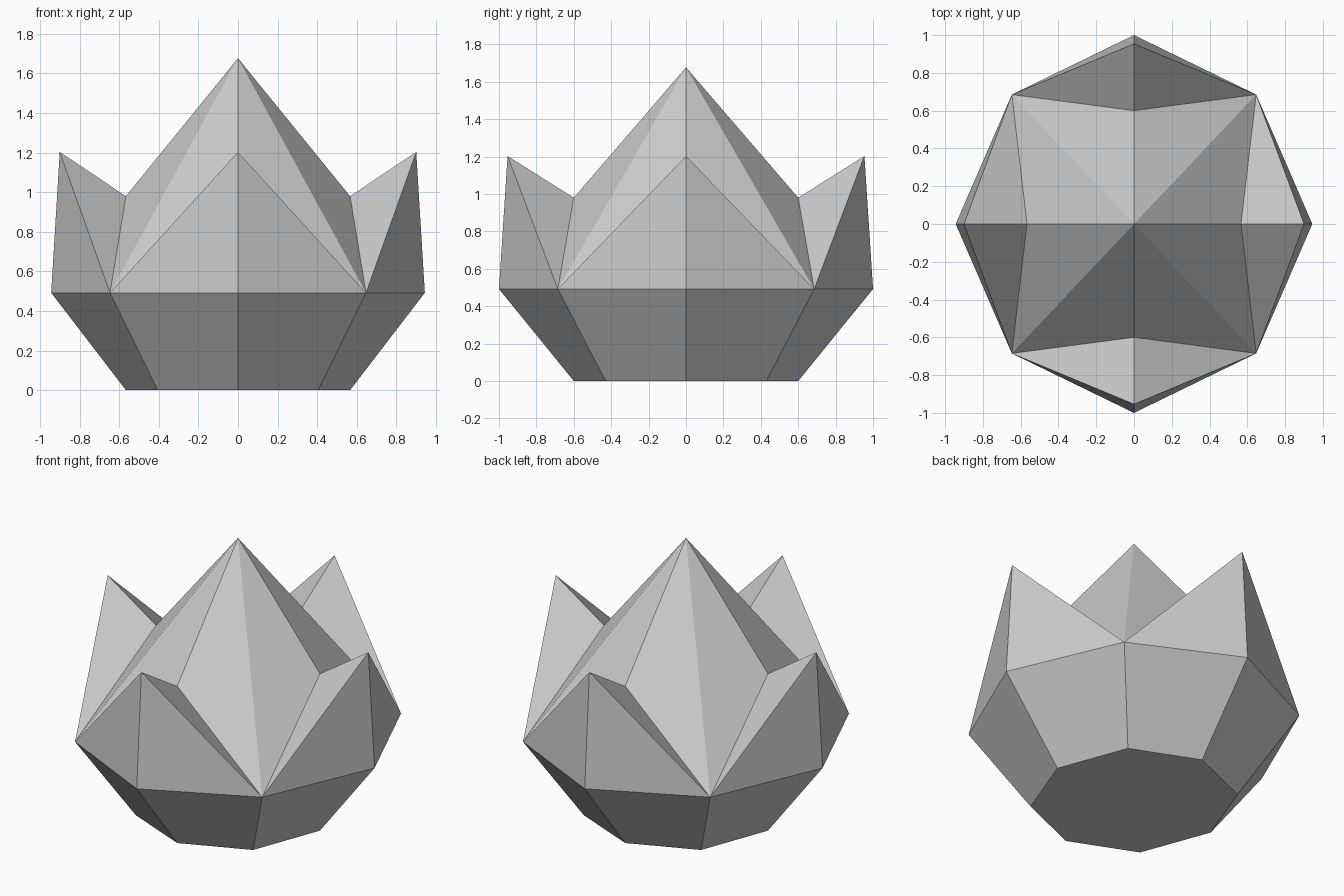
import bpy
import bmesh
from math import cos, sin, pi

if "Cube" in bpy.data.objects:
    bpy.data.objects.remove(bpy.data.objects["Cube"])

SX = 0.944  # the bud is slightly narrower in x than in y

bm = bmesh.new()


def ring(card, diag, z, steps):
    """Points around the z axis at the given eighth-turn steps."""
    pts = []
    for i in steps:
        r = diag if i % 2 else card
        a = i * pi / 4
        pts.append(bm.verts.new((SX * r * cos(a), r * sin(a), z)))
    return pts


# Octagonal foot and widest ring
foot = ring(0.60, 0.607, 0.0, range(8))
rim = ring(1.0, 0.969, 0.492, range(8))
# Petal tips, inner creases and central peak
tips = ring(0.954, 0, 1.203, range(0, 8, 2))
creases = ring(0.60, 0, 0.98, range(0, 8, 2))
peak = bm.verts.new((0, 0, 1.677))

bm.faces.new(foot[::-1])
for i in range(8):
    j = (i + 1) % 8
    bm.faces.new((foot[i], foot[j], rim[j], rim[i]))

# Each petal: two outer and two inner facets, then the central bud facets
for k in range(4):
    mid, left, right = rim[2 * k], rim[2 * k - 1], rim[2 * k + 1]
    tip, crease = tips[k], creases[k]
    for a, b in ((left, mid), (mid, right)):
        bm.faces.new((a, b, tip))
    bm.faces.new((left, tip, crease))
    bm.faces.new((tip, right, crease))
    bm.faces.new((left, crease, peak))
    bm.faces.new((crease, right, peak))

bmesh.ops.recalc_face_normals(bm, faces=bm.faces)
mesh = bpy.data.meshes.new("flower_bud")
bm.to_mesh(mesh)
bm.free()
bpy.context.collection.objects.link(bpy.data.objects.new("flower_bud", mesh))
